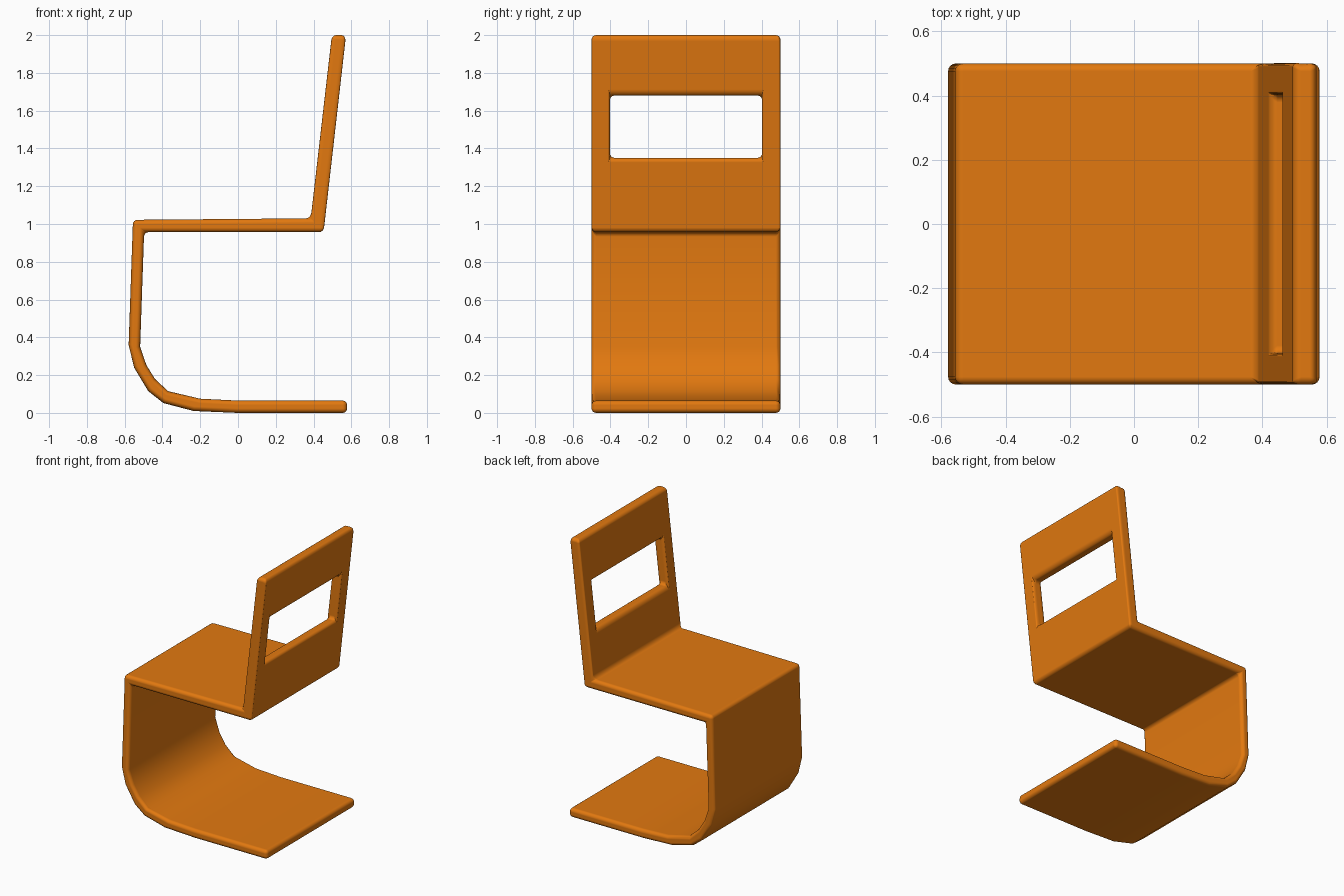
import bpy, bmesh
from mathutils import Matrix

if "Cube" in bpy.data.objects:
    bpy.data.objects.remove(bpy.data.objects["Cube"])

# one flat colour
orange = bpy.data.materials.new("orange")
orange.diffuse_color = (0.76, 0.19, 0.005, 1.0)
orange.use_nodes = True
orange.node_tree.nodes["Principled BSDF"].inputs["Base Color"].default_value = orange.diffuse_color


def make_object(name, bm):
    bmesh.ops.recalc_face_normals(bm, faces=bm.faces[:])
    mesh = bpy.data.meshes.new(name)
    bm.to_mesh(mesh)
    bm.free()
    mesh.materials.append(orange)
    obj = bpy.data.objects.new(name, mesh)
    bpy.context.collection.objects.link(obj)
    return obj


# side profile of the folded sheet: outer side, then inner side
profile = [
    (0.578, 0.0), (0.0, 0.0), (-0.235, 0.01), (-0.395, 0.052), (-0.475, 0.115),
    (-0.55, 0.24), (-0.579, 0.36), (-0.556, 1.022), (0.385, 1.03),
    (0.497, 2.0), (0.572, 2.0), (0.453, 0.957), (-0.497, 0.957),
    (-0.518, 0.35), (-0.485, 0.253), (-0.44, 0.18), (-0.37, 0.115),
    (-0.2, 0.075), (0.0, 0.065), (0.578, 0.065),
]
bm = bmesh.new()
face = bm.faces.new([bm.verts.new((x, -0.5, z)) for x, z in profile])
new = bmesh.ops.extrude_face_region(bm, geom=[face])["geom"]
bmesh.ops.translate(bm, vec=(0, 1.0, 0),
                    verts=[v for v in new if isinstance(v, bmesh.types.BMVert)])
chair = make_object("chair_sheet", bm)

# window through the backrest
bm = bmesh.new()
bmesh.ops.create_cube(bm, size=1.0, matrix=Matrix.Translation((0.47, 0, 1.515))
                      @ Matrix.Diagonal((0.5, 0.805, 0.33, 1)))
cutter = make_object("window_cutter", bm)

cut = chair.modifiers.new("window", 'BOOLEAN')
cut.operation = 'DIFFERENCE'
cut.solver = 'EXACT'
cut.object = cutter

# soft rounded edges everywhere
bev = chair.modifiers.new("rounding", 'BEVEL')
bev.width = 0.024
bev.segments = 4
bev.limit_method = 'ANGLE'
bev.angle_limit = 0.7
bev.harden_normals = True
for p in chair.data.polygons:
    p.use_smooth = True
for p in cutter.data.polygons:
    p.use_smooth = True

# apply the modifiers and drop the cutter
bpy.context.view_layer.update()
deps = bpy.context.evaluated_depsgraph_get()
final = bpy.data.meshes.new_from_object(chair.evaluated_get(deps))
chair.modifiers.clear()
chair.data = final
bpy.data.objects.remove(cutter)
